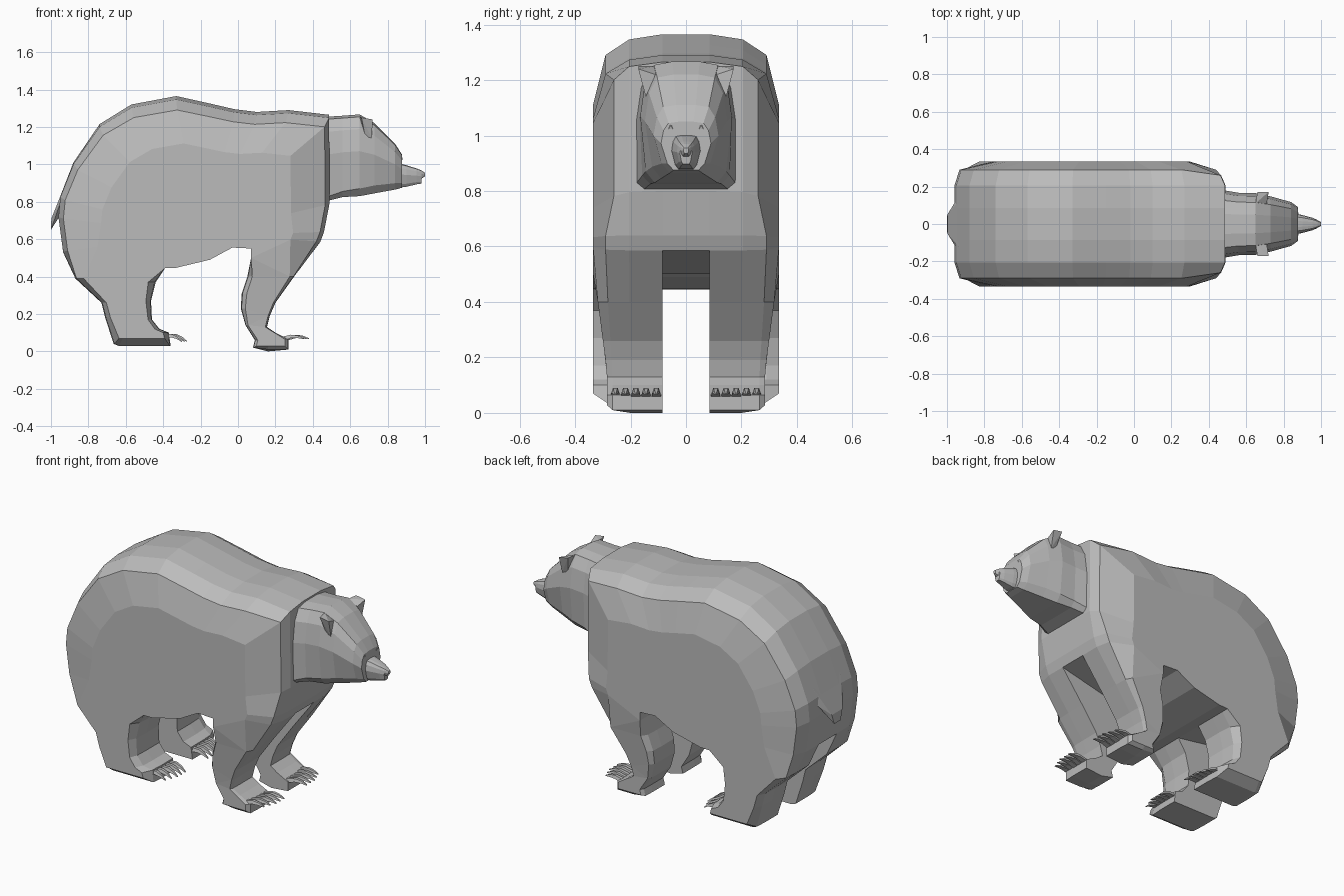
import bpy, bmesh, math

if "Cube" in bpy.data.objects:
    bpy.data.objects.remove(bpy.data.objects["Cube"])

fur = bpy.data.materials.new("grey fur")
fur.diffuse_color = (0.5, 0.5, 0.5, 1)
fur.use_nodes = True
fur.node_tree.nodes["Principled BSDF"].inputs["Base Color"].default_value = fur.diffuse_color


def finish(name, bm):
    bmesh.ops.remove_doubles(bm, verts=bm.verts, dist=0.0005)
    bmesh.ops.recalc_face_normals(bm, faces=bm.faces)
    me = bpy.data.meshes.new(name)
    bm.to_mesh(me)
    bm.free()
    me.materials.append(fur)
    ob = bpy.data.objects.new(name, me)
    bpy.context.collection.objects.link(ob)
    return ob


def bridge(bm, a, b):
    n = len(a)
    for i in range(n):
        j = (i + 1) % n
        bm.faces.new((a[i], a[j], b[j], b[i]))


def loft(name, rings):
    bm = bmesh.new()
    loops = [[bm.verts.new(p) for p in r] for r in rings]
    for a, b in zip(loops, loops[1:]):
        bridge(bm, a, b)
    bm.faces.new(loops[0])
    bm.faces.new(loops[-1])
    return finish(name, bm)


def hull(name, pts):
    bm = bmesh.new()
    for p in pts:
        bm.verts.new(p)
    res = bmesh.ops.convex_hull(bm, input=bm.verts)
    junk = [v for v in res["geom_interior"] if isinstance(v, bmesh.types.BMVert)]
    bmesh.ops.delete(bm, geom=junk, context='VERTS')
    return finish(name, bm)


# Side profile: belly, front leg, chest, back, rump, hind leg
hind_front = [(-.37, .10), (-.42, .12), (-.46, .17), (-.465, .27), (-.44, .37)]
belly = [(-.39, .445), (-.33, .447), (-.15, .49), (-.03, .555), (.07, .55), (.07, .50)]
front_leg = [(.05, .40), (.02, .31), (.015, .23), (.04, .14), (.09, .06), (.08, .02),
             (.16, 0), (.27, .01), (.27, .065), (.2, .10), (.155, .13), (.17, .19),
             (.2, .26), (.3, .40)]
trunk = [(.44, .585), (.46, .64), (.49, .80), (.487, 1.265), (.27, 1.29), (.1, 1.28),
         (-.02, 1.295), (-.15, 1.325), (-.33, 1.365), (-.57, 1.32), (-.74, 1.215),
         (-.88, 1.01), (-.95, .83), (-.96, .72), (-.935, .53)]
hind_back = [(-.87, .39), (-.73, .26), (-.71, .18), (-.665, .04), (-.64, .03), (-.36, .03)]
profile = belly + front_leg + trunk + hind_back + hind_front
nb, nf, nt = len(belly), len(front_leg), len(trunk)

# Layers outward: y, body x scale, body z scale, leg scale, front ankle y, sole z
LAYERS = [(.085, 1, 1, 1, .085, 0), (.205, 1, .975, 1, .20, 0),
          (.29, .965, .90, .97, .265, .025), (.335, .70, .66, .80, .285, .07)]


def place(i, layer):
    x, z = profile[i]
    y, sx, sz, leg, ankle, sole = layer
    if i < nb:
        return x, y, z
    if z >= .5:
        if x > .4 and z > .7 and y == .29:
            y = .26
        if z < .65:
            sx = (sx + leg) / 2
        return -.2 + (x + .2) * sx, y, .62 + (z - .62) * sz
    if x > -.1:
        # front leg tapers inward toward the paw
        y = ankle + (y - ankle) * min(1, max(0, (z - .15) / .38))
        axis = .17 if z < .12 else .07 + .28 * z
        sole *= .4
    else:
        axis = -.52 if z < .12 else -.50 - .38 * z
        if z < .12 and ankle == .265:
            y = .275
    return axis + (x - axis) * leg, y, max(z, sole)


# Body with four legs
bm = bmesh.new()
inner = {}
for s in (1, -1):
    loops = []
    for layer in LAYERS:
        row = []
        for i in range(len(profile)):
            x, y, z = place(i, layer)
            row.append(bm.verts.new((x, s * y, z)))
        loops.append(row)
    for a, b in zip(loops, loops[1:]):
        bridge(bm, a, b)
    p, q = loops[0], loops[-1]
    f0, t0, h0 = nb - 1, nb + nf, nb + nf + nt - 1
    caps = []
    for r in (p, q):
        caps.append(bm.faces.new(r[f0:t0 + 1]))       # front leg sides
        caps.append(bm.faces.new(r[h0:] + r[:1]))     # hind leg sides
    caps.append(bm.faces.new(q[:nb] + q[t0:h0 + 1]))  # flank
    for f in caps:
        f.normal_update()
    bmesh.ops.triangulate(bm, faces=caps)
    inner[s] = p[:nb] + p[t0:h0 + 1]
bridge(bm, inner[1], inner[-1])
finish("body_and_legs", bm)


# Head: rings along x as (x, bottom, top, half width), narrower jaw toward the front
def head_ring(x, lo, hi, w):
    t = min(1, max(0, (x - .48) / .36))
    shape = [(.85 - .35 * t, 0), (1 - .25 * t, .05 + .09 * t), (1, .55),
             (.9, .82), (.7, .97), (.3, 1)]
    half = [(x, w * a, lo + (hi - lo) * b) for a, b in shape]
    return half + [(x, -y, z) for x, y, z in reversed(half)]


loft("head", [head_ring(*r) for r in [
    (.48, .805, 1.255, .18), (.56, .825, 1.26, .167), (.65, .83, 1.267, .165),
    (.73, .845, 1.22, .148), (.84, .865, 1.11, .117), (.878, .875, 1.05, .09)]])

# Muzzle and nose
loft("muzzle", [head_ring(*r) for r in [
    (.86, .875, 1.005, .055), (.90, .88, .995, .048), (.955, .893, .978, .033),
    (.98, .897, .968, .022), (.982, .925, .966, .02), (1.0, .935, .955, .01)]])

for s, side in ((1, "left"), (-1, "right")):
    # Ears
    hull("ear_" + side, [(x, s * y, z) for x, y, z in [
        (.65, .11, 1.25), (.71, .11, 1.22), (.66, .172, 1.25), (.72, .172, 1.24),
        (.68, .14, 1.15), (.715, .145, 1.14)]])
    # Eyes
    bm = bmesh.new()
    bmesh.ops.create_icosphere(bm, subdivisions=1, radius=.014)
    bmesh.ops.translate(bm, verts=bm.verts, vec=(.868, s * .055, 1.03))
    finish("eye_" + side, bm)
    # Claws
    for foot, path in (
            ("front", [(.24, .062, .018), (.31, .08, .015), (.345, .078, .011), (.38, .068, .004)]),
            ("hind", [(-.40, .082, .018), (-.33, .084, .015), (-.30, .073, .011), (-.272, .053, .004)])):
        for k in range(5):
            y = s * (.107 + .037 * k)
            back = -.014 * max(0, k - 2)
            loft(f"{foot}_claw_{side}_{k}", [
                [(x + back, y - r, z - r * .6), (x + back, y + r, z - r * .6),
                 (x + back, y + r * .6, z + r * .6), (x + back, y - r * .6, z + r * .6)]
                for x, z, r in path])

# Tail
hull("tail", [(x, s * y, z) for s in (1, -1) for x, y, z in [
    (-.93, .13, .88), (-.955, .12, .78), (-.998, .05, .71), (-1.0, .03, .65), (-.955, .06, .72)]])
